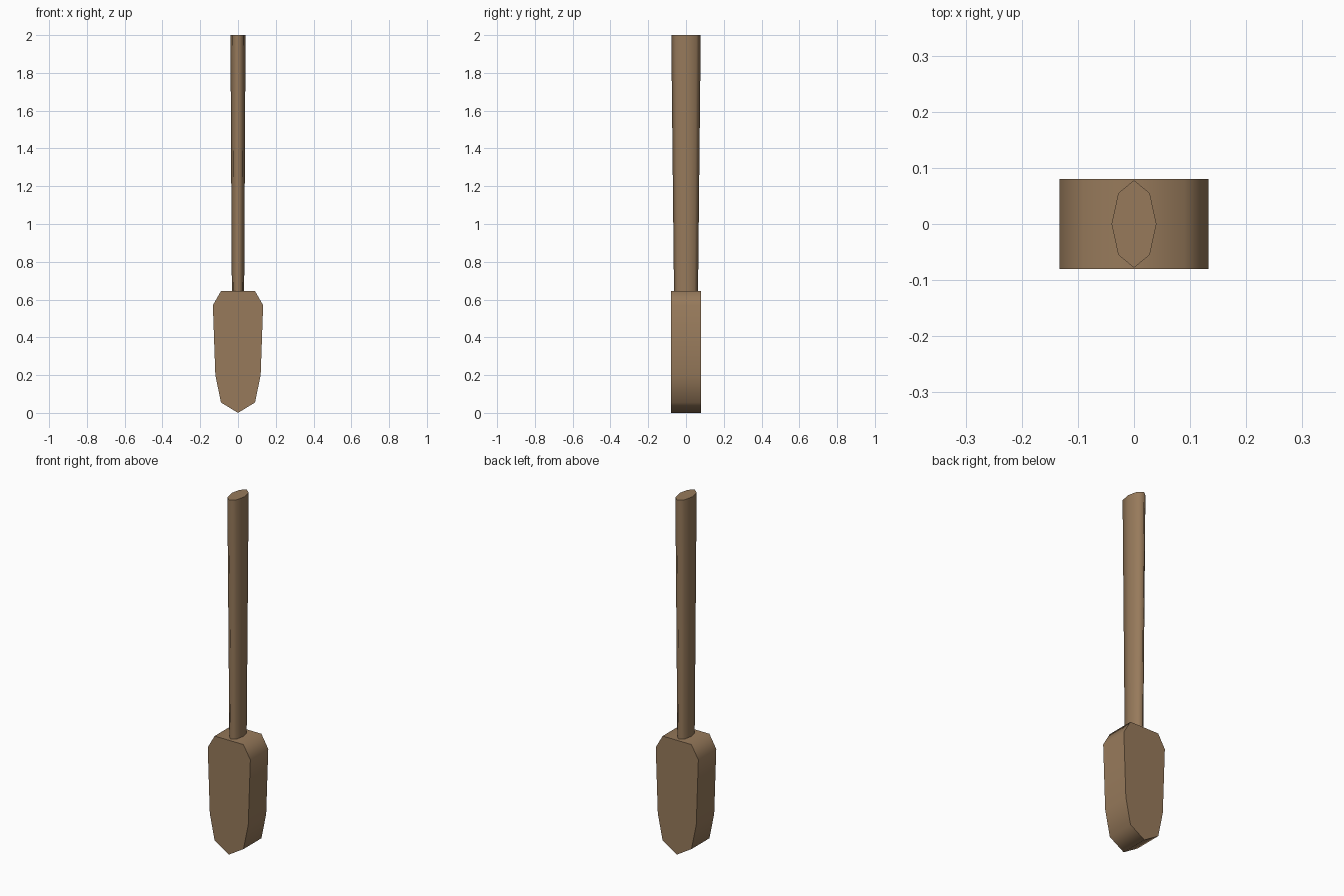
import bpy
import bmesh
import math
from mathutils import Vector

cube = bpy.data.objects.get("Cube")
if cube:
    bpy.data.objects.remove(cube, do_unlink=True)

wood = bpy.data.materials.new("brown wood")
wood.use_nodes = True
colour = (0.31, 0.195, 0.105, 1.0)
wood.diffuse_color = colour
wood.node_tree.nodes["Principled BSDF"].inputs["Base Color"].default_value = colour


def loft(name, start, end):
    """Closed solid between two matching outlines, smooth around its sides."""
    bm = bmesh.new()
    a = [bm.verts.new(p) for p in start]
    b = [bm.verts.new(p) for p in end]
    n = len(a)
    bm.faces.new(a)
    bm.faces.new(b)
    for i in range(n):
        j = (i + 1) % n
        bm.faces.new((a[i], a[j], b[j], b[i]))
    bmesh.ops.recalc_face_normals(bm, faces=bm.faces)
    mesh = bpy.data.meshes.new(name)
    bm.to_mesh(mesh)
    bm.free()
    mesh.materials.append(wood)
    obj = bpy.data.objects.new(name, mesh)
    bpy.context.collection.objects.link(obj)
    bpy.ops.object.select_all(action="DESELECT")
    obj.select_set(True)
    bpy.context.view_layer.objects.active = obj
    bpy.ops.object.shade_smooth_by_angle(angle=math.radians(85))
    return obj


# Tapered head: half outline mirrored, extruded front to back
half = [(0.09, 0.055), (0.12, 0.20), (0.133, 0.57), (0.09, 0.645)]
outline = [(0, 0)] + half + [(-x, z) for x, z in reversed(half)]
depth = 0.08
loft("head",
     [Vector((x, -depth, z)) for x, z in outline],
     [Vector((x, depth, z)) for x, z in outline])

# Slim eight-sided handle, narrowing towards the head
section = [(0, -0.078), (0.028, -0.055), (0.04, 0), (0.028, 0.055),
           (0, 0.078), (-0.028, 0.055), (-0.04, 0), (-0.028, -0.055)]
taper = 0.81
loft("handle",
     [Vector((x * taper, y * taper, 0.60)) for x, y in section],
     [Vector((x, y, 2)) for x, y in section])
